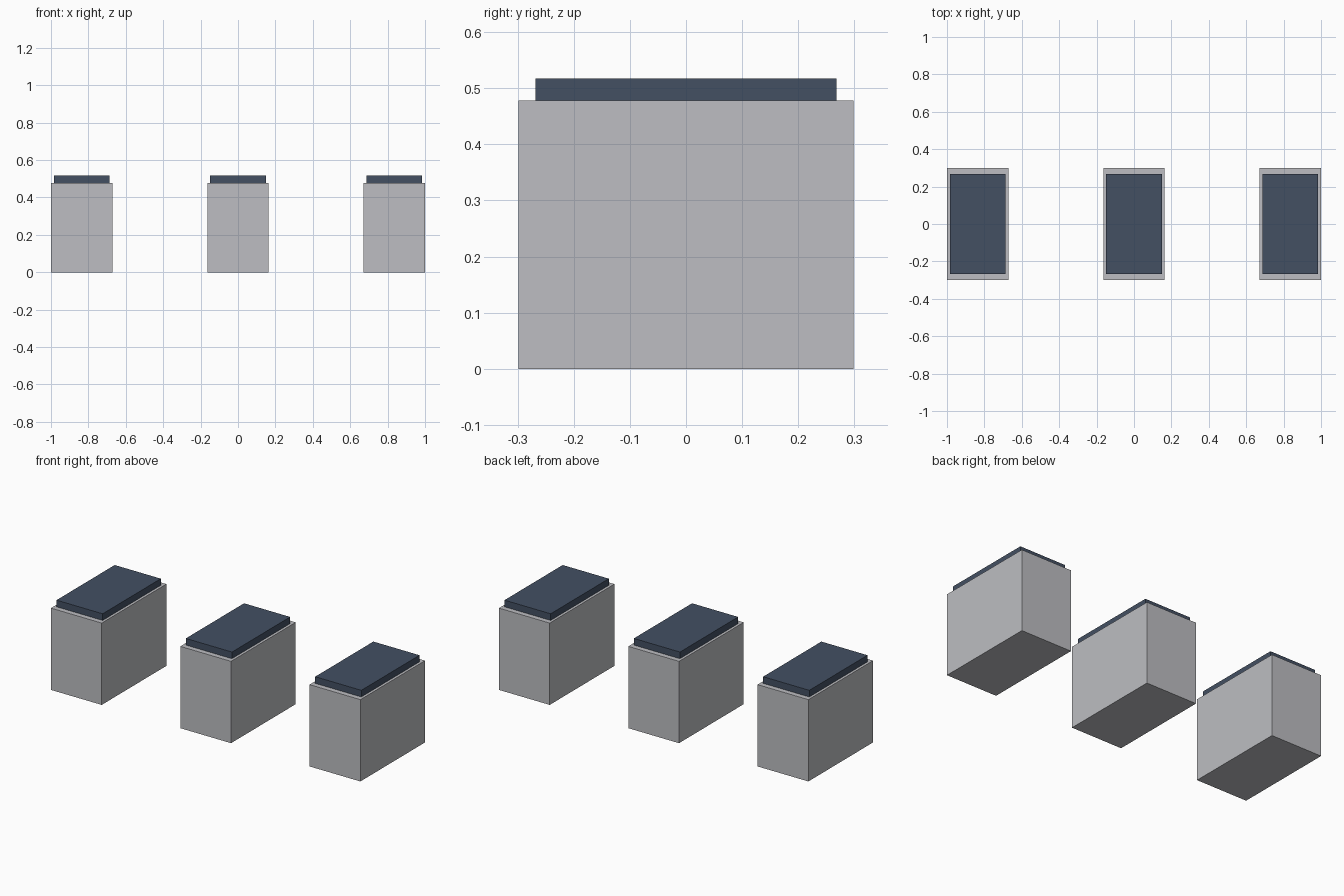
import bpy
import bmesh
from mathutils import Matrix

default = bpy.data.objects.get("Cube")
if default:
    bpy.data.objects.remove(default, do_unlink=True)


def make_material(name, color):
    mat = bpy.data.materials.new(name)
    mat.use_nodes = True
    mat.diffuse_color = (*color, 1)
    mat.node_tree.nodes["Principled BSDF"].inputs["Base Color"].default_value = (*color, 1)
    return mat


def make_box(name, size, x, base, mat):
    bm = bmesh.new()
    bmesh.ops.create_cube(bm, size=1, matrix=Matrix.Diagonal((*size, 1)))
    mesh = bpy.data.meshes.new(name)
    bm.to_mesh(mesh)
    bm.free()
    mesh.materials.append(mat)
    obj = bpy.data.objects.new(name, mesh)
    obj.location = (x, 0, base + size[2] / 2)
    bpy.context.collection.objects.link(obj)
    return obj


grey = make_material("light grey", (0.51, 0.515, 0.54))
navy = make_material("slate blue", (0.056, 0.079, 0.123))

body = (0.328, 0.597, 0.478)
pad = (0.298, 0.537, 0.039)
spacing = 0.836

# Three identical blocks in a row, each with an inset slab on top
for side, step in (("right", -1), ("middle", 0), ("left", 1)):
    make_box(f"{side}_block", body, step * spacing, 0, grey)
    make_box(f"{side}_top_pad", pad, step * spacing, body[2], navy)
